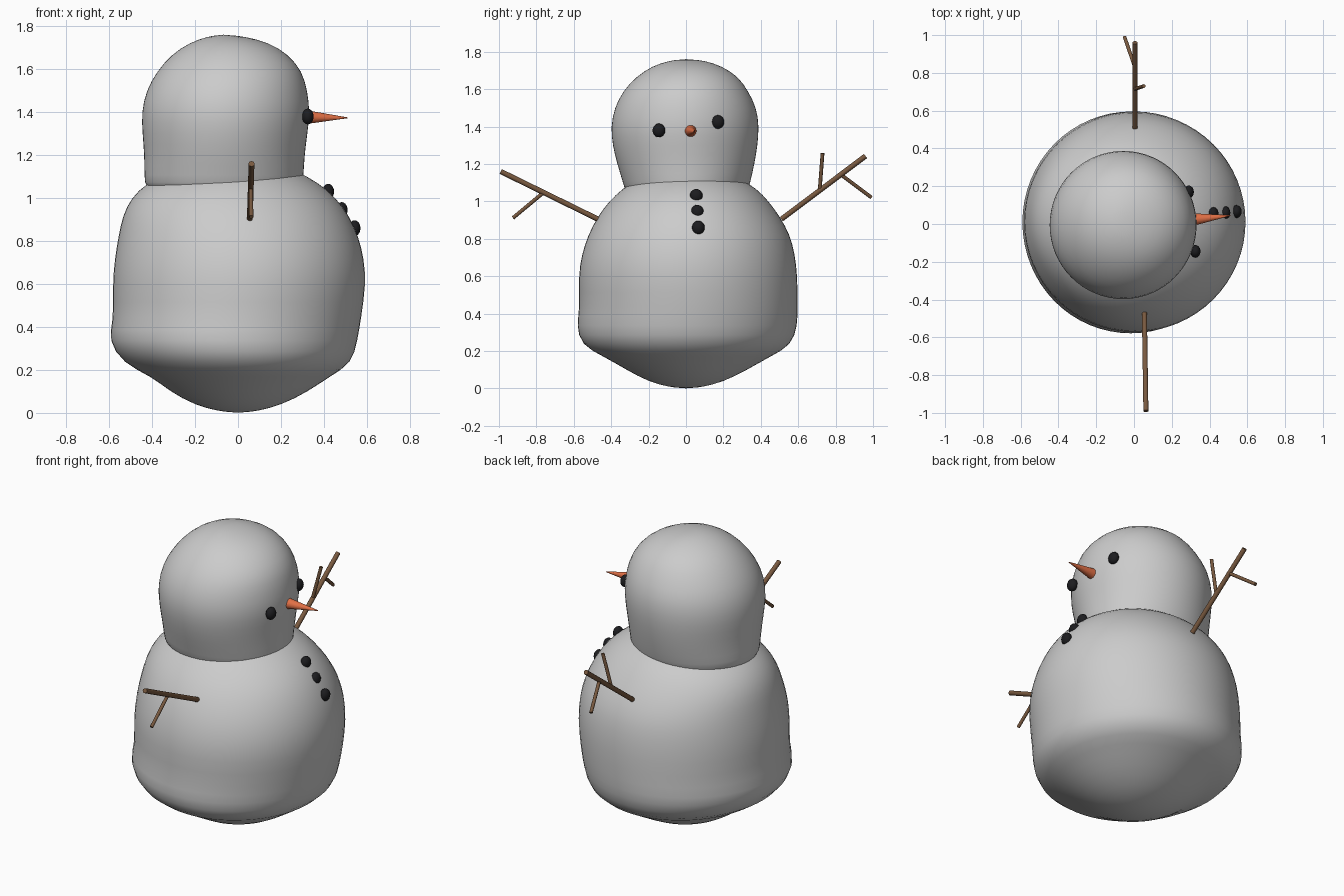
import bpy, bmesh
from math import cos, sin, pi
from mathutils import Vector

if "Cube" in bpy.data.objects:
    bpy.data.objects.remove(bpy.data.objects["Cube"])


def material(name, rgb):
    m = bpy.data.materials.new(name)
    m.diffuse_color = (*rgb, 1)
    m.use_nodes = True
    m.node_tree.nodes["Principled BSDF"].inputs["Base Color"].default_value = m.diffuse_color
    return m


COAL = material("coal", (0.012, 0.012, 0.014))
CARROT = material("carrot", (0.75, 0.16, 0.06))
WOOD = material("wood", (0.19, 0.10, 0.05))


def finish(bm, name, mat=None, angle=1.0):
    bmesh.ops.recalc_face_normals(bm, faces=bm.faces)
    me = bpy.data.meshes.new(name)
    bm.to_mesh(me)
    bm.free()
    ob = bpy.data.objects.new(name, me)
    bpy.context.collection.objects.link(ob)
    if mat:
        me.materials.append(mat)
    bpy.ops.object.select_all(action='DESELECT')
    ob.select_set(True)
    bpy.context.view_layer.objects.active = ob
    bpy.ops.object.shade_smooth_by_angle(angle=angle)
    return ob


def snow_ball(name, bottom, rows, top, sides=32):
    """Loft of off-centre ellipses; each row is z, x min, x max, y min, y max."""
    bm = bmesh.new()
    rings = []
    for z, x0, x1, y0, y1 in rows:
        cx, cy, rx, ry = (x0 + x1) / 2, (y0 + y1) / 2, (x1 - x0) / 2, (y1 - y0) / 2
        rings.append([bm.verts.new((cx + rx * cos(2 * pi * i / sides),
                                    cy + ry * sin(2 * pi * i / sides), z))
                      for i in range(sides)])
    low, high = bm.verts.new(bottom), bm.verts.new(top)
    for i in range(sides):
        j = (i + 1) % sides
        bm.faces.new((low, rings[0][j], rings[0][i]))
        bm.faces.new((high, rings[-1][i], rings[-1][j]))
        for a, b in zip(rings, rings[1:]):
            bm.faces.new((a[i], a[j], b[j], b[i]))
    ob = finish(bm, name, angle=pi)
    sub = ob.modifiers.new("smooth", 'SUBSURF')
    sub.levels = sub.render_levels = 1
    return ob


def stick(bm, a, b, r1, r2, sides=10):
    a, b = Vector(a), Vector(b)
    d = b - a
    mat = d.to_track_quat('Z', 'Y').to_matrix().to_4x4()
    mat.translation = (a + b) / 2
    bmesh.ops.create_cone(bm, cap_ends=True, segments=sides, radius1=r1,
                          radius2=r2, depth=d.length, matrix=mat)


# Body with overhanging bulge near the base
snow_ball("body", (0, 0, 0), [
    (0.008, -0.09, 0.09, -0.09, 0.09),
    (0.035, -0.20, 0.20, -0.20, 0.20),
    (0.10, -0.32, 0.33, -0.32, 0.33),
    (0.17, -0.405, 0.43, -0.44, 0.45),
    (0.23, -0.54, 0.535, -0.565, 0.57),
    (0.34, -0.61, 0.56, -0.59, 0.60),
    (0.43, -0.582, 0.575, -0.57, 0.60),
    (0.60, -0.588, 0.60, -0.58, 0.60),
    (0.72, -0.577, 0.59, -0.56, 0.585),
    (0.82, -0.56, 0.565, -0.527, 0.56),
    (0.92, -0.54, 0.52, -0.475, 0.505),
    (1.00, -0.50, 0.46, -0.415, 0.445),
    (1.07, -0.43, 0.38, -0.34, 0.38),
    (1.13, -0.30, 0.27, -0.25, 0.28),
    (1.17, -0.16, 0.15, -0.14, 0.15),
], (0, 0, 1.185))

# Head with a soft lower lip
snow_ball("head", (-0.06, 0, 1.02), [
    (1.02, -0.36, 0.24, -0.28, 0.28),
    (1.045, -0.435, 0.30, -0.325, 0.33),
    (1.10, -0.438, 0.307, -0.338, 0.345),
    (1.20, -0.438, 0.312, -0.37, 0.368),
    (1.30, -0.447, 0.325, -0.395, 0.385),
    (1.40, -0.452, 0.338, -0.405, 0.393),
    (1.50, -0.43, 0.325, -0.385, 0.38),
    (1.59, -0.38, 0.302, -0.34, 0.335),
    (1.67, -0.31, 0.235, -0.265, 0.28),
    (1.725, -0.225, 0.145, -0.18, 0.19),
    (1.753, -0.14, 0.03, -0.09, 0.10),
], (-0.07, 0, 1.762))

# Coal eyes and buttons
coals = {
    "eye_right": (0.325, -0.145, 1.38),
    "eye_left": (0.29, 0.17, 1.425),
    "button_top": (0.42, 0.055, 1.03),
    "button_middle": (0.483, 0.06, 0.945),
    "button_bottom": (0.543, 0.066, 0.86),
}
for name, pos in coals.items():
    bm = bmesh.new()
    bmesh.ops.create_uvsphere(bm, u_segments=16, v_segments=10, radius=0.034)
    bmesh.ops.scale(bm, vec=(0.8, 1, 1.08), verts=bm.verts)
    bmesh.ops.translate(bm, vec=pos, verts=bm.verts)
    finish(bm, name, COAL)

# Carrot nose
bm = bmesh.new()
stick(bm, (0.325, 0.025, 1.377), (0.51, 0.045, 1.374), 0.031, 0.002, 16)
finish(bm, "nose", CARROT)

# Branch arms with twigs
arms = {
    "arm_right": [
        ((0.055, -0.47, 0.905), (0.063, -0.99, 1.16), 0.014),
        ((0.06, -0.765, 1.045), (0.062, -0.925, 0.912), 0.010)],
    "arm_left": [
        ((0.005, 0.51, 0.905), (0.005, 0.96, 1.243), 0.014),
        ((0.005, 0.83, 1.142), (-0.05, 0.99, 1.022), 0.010),
        ((0.005, 0.715, 1.062), (0.052, 0.73, 1.258), 0.010)],
}
for name, parts in arms.items():
    bm = bmesh.new()
    for a, b, r in parts:
        stick(bm, a, b, r, r)
    finish(bm, name, WOOD)
